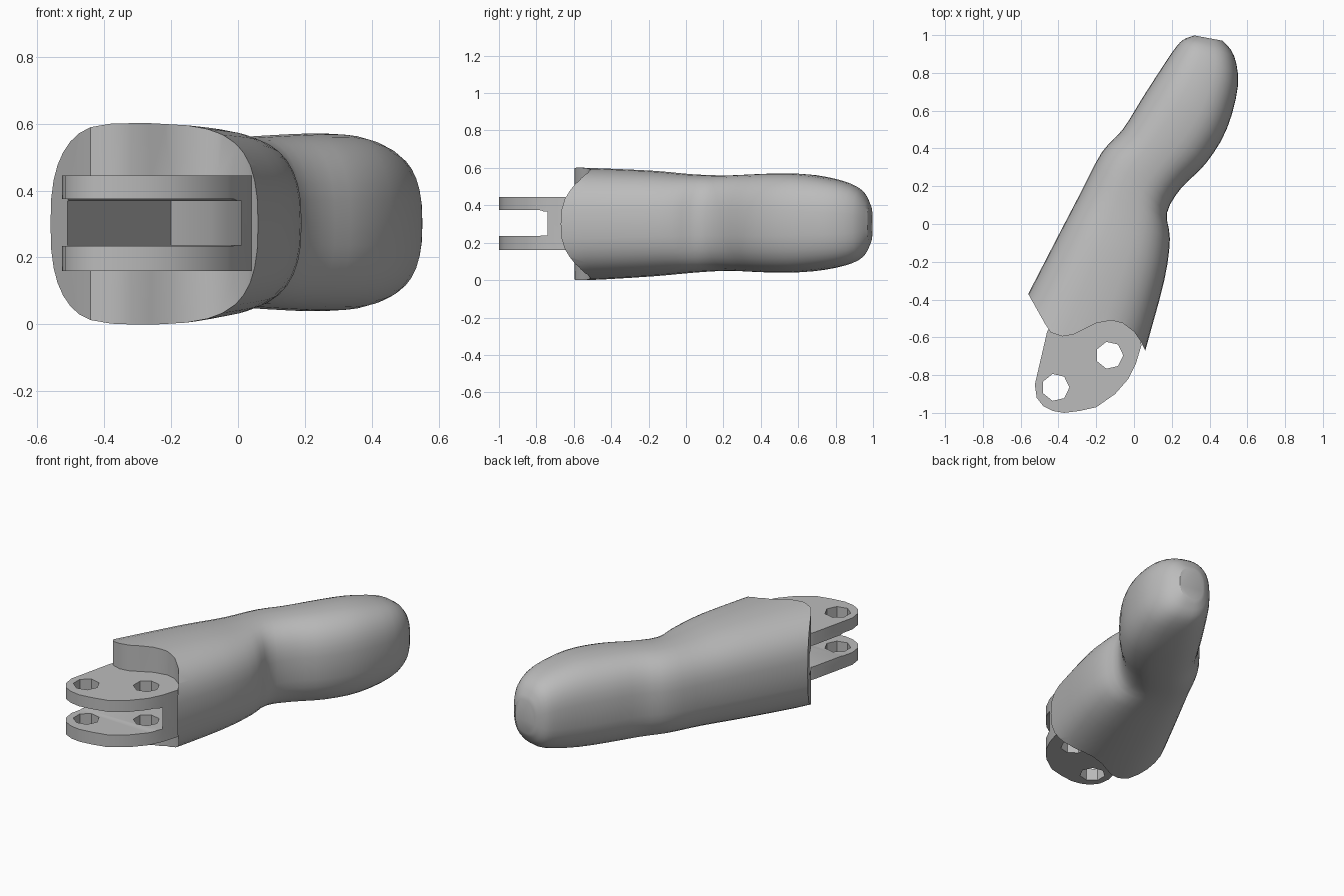
import bpy, bmesh, math
from mathutils import Vector

cube = bpy.data.objects.get("Cube")
if cube:
    bpy.data.objects.remove(cube)

grey = bpy.data.materials.new("plain_grey")
grey.use_nodes = True
grey.diffuse_color = (0.5, 0.5, 0.5, 1)
grey.node_tree.nodes["Principled BSDF"].inputs["Base Color"].default_value = (0.5, 0.5, 0.5, 1)


def make_object(name, bm):
    bmesh.ops.recalc_face_normals(bm, faces=bm.faces)
    mesh = bpy.data.meshes.new(name)
    bm.to_mesh(mesh)
    bm.free()
    mesh.materials.append(grey)
    obj = bpy.data.objects.new(name, mesh)
    bpy.context.collection.objects.link(obj)
    return obj


def prism(name, outline, z0, z1):
    bm = bmesh.new()
    face = bm.faces.new([bm.verts.new((x, y, z0)) for x, y in outline])
    top = bmesh.ops.extrude_face_region(bm, geom=[face])["geom"]
    verts = [v for v in top if isinstance(v, bmesh.types.BMVert)]
    bmesh.ops.translate(bm, verts=verts, vec=(0, 0, z1 - z0))
    return make_object(name, bm)


def combine(target, tool, operation):
    mod = target.modifiers.new(operation.lower(), "BOOLEAN")
    mod.object, mod.operation, mod.solver = tool, operation, "EXACT"
    bpy.context.view_layer.objects.active = target
    bpy.ops.object.modifier_apply(modifier=mod.name)
    bpy.data.objects.remove(tool)


def smooth_rows(rows, steps):
    """Catmull-Rom interpolation between neighbouring rows."""
    rows = [Vector(r) for r in rows]
    result = []
    for i in range(len(rows) - 1):
        a, b, c = rows[max(i - 1, 0)], rows[i], rows[i + 1]
        d = rows[min(i + 2, len(rows) - 1)]
        for s in range(steps):
            t = s / steps
            result.append(b + (c - a) * (t / 2)
                          + (2 * a - 5 * b + 4 * c - d) * (t * t / 2)
                          + (3 * b - a - 3 * c + d) * (t ** 3 / 2))
    return result + [rows[-1]]


# Bent body: left x, y, right x, y, bottom z, top z of each section
sections = [
    (-.66, -.56, .01, -.87, 0, .605),
    (-.56, -.37, .06, -.67, 0, .6),
    (-.40, -.06, .16, -.30, .02, .585),
    (-.28, .17, .19, -.08, .04, .565),
    (-.17, .38, .175, .06, .05, .56),
    (-.06, .50, .25, .19, .045, .565),
    (.04, .66, .38, .32, .04, .57),
    (.13, .80, .49, .50, .045, .565),
    (.21, .92, .55, .73, .075, .53),
    (.26, .975, .53, .89, .12, .48),
    (.32, .998, .47, .97, .2, .4),
]
SIDES = 36
POWER = 2 / 2.6
bm = bmesh.new()
rings = []
for lx, ly, rx, ry, z0, z1 in smooth_rows(sections, 3):
    ring = []
    for k in range(SIDES):
        a = math.tau * k / SIDES
        u = math.copysign(abs(math.cos(a)) ** POWER, math.cos(a)) / 2 + .5
        v = math.copysign(abs(math.sin(a)) ** POWER, math.sin(a)) / 2 + .5
        ring.append(bm.verts.new((lx + (rx - lx) * u, ly + (ry - ly) * u, z0 + (z1 - z0) * v)))
    rings.append(ring)
for p, q in zip(rings, rings[1:]):
    for k in range(SIDES):
        n = (k + 1) % SIDES
        bm.faces.new((p[k], p[n], q[n], q[k]))
bm.faces.new(rings[0])
bm.faces.new(rings[-1])
body = make_object("bent_body", bm)

# Curved front end of the body
front_edge = [(-.65, -.21), (-.56, -.37), (-.47, -.53), (-.44, -.575), (-.38, -.595),
              (-.32, -.585), (-.26, -.555), (-.2, -.525), (-.12, -.51), (-.06, -.525),
              (0, -.57), (.035, -.62), (.06, -.67), (.12, -.8)]
combine(body, prism("front_cutter", front_edge + [(.3, -1.3), (-.9, -1.3), (-.9, -.21)], -.2, .8),
        "DIFFERENCE")

# Hinge lug, later split into two plates
lug = [(-.38, -.42), (-.46, -.57), (-.525, -.85), (-.515, -.92), (-.48, -.965), (-.43, -.99),
       (-.37, -1), (-.29, -.99), (-.2, -.97), (-.1, -.9), (-.03, -.82), (.01, -.74),
       (.04, -.64), (0, -.5)]
combine(body, prism("hinge_lug", lug, .16, .445), "UNION")

# Rounded slot between the plates
bm = bmesh.new()
bmesh.ops.create_cube(bm, size=1)
bmesh.ops.scale(bm, vec=(1.2, .5, .14), verts=bm.verts)
bmesh.ops.translate(bm, vec=(-.25, -1, .305), verts=bm.verts)
bmesh.ops.bevel(bm, geom=bm.edges[:], offset=.035, segments=3, profile=.5, affect="EDGES")
combine(body, make_object("slot_cutter", bm), "DIFFERENCE")

# Cavity running from the slot into the body
cavity = [(-.7, -.46), (-.7, -.85), (-.01, -.85), (.01, -.74), (.01, -.55), (-.03, -.3),
          (-.08, -.05), (-.2, .1), (-.51, -.46)]
combine(body, prism("cavity_cutter", cavity, .238, .368), "DIFFERENCE")

# Pin holes through both plates
for x, y in [(-.415, -.865), (-.13, -.695)]:
    hole = [(x + .073 * math.cos(math.tau * k / 7), y + .073 * math.sin(math.tau * k / 7))
            for k in range(7)]
    combine(body, prism("hole_cutter", hole, .1, .5), "DIFFERENCE")

bpy.ops.object.select_all(action="DESELECT")
body.select_set(True)
bpy.context.view_layer.objects.active = body
bpy.ops.object.shade_smooth_by_angle(angle=math.radians(30))
